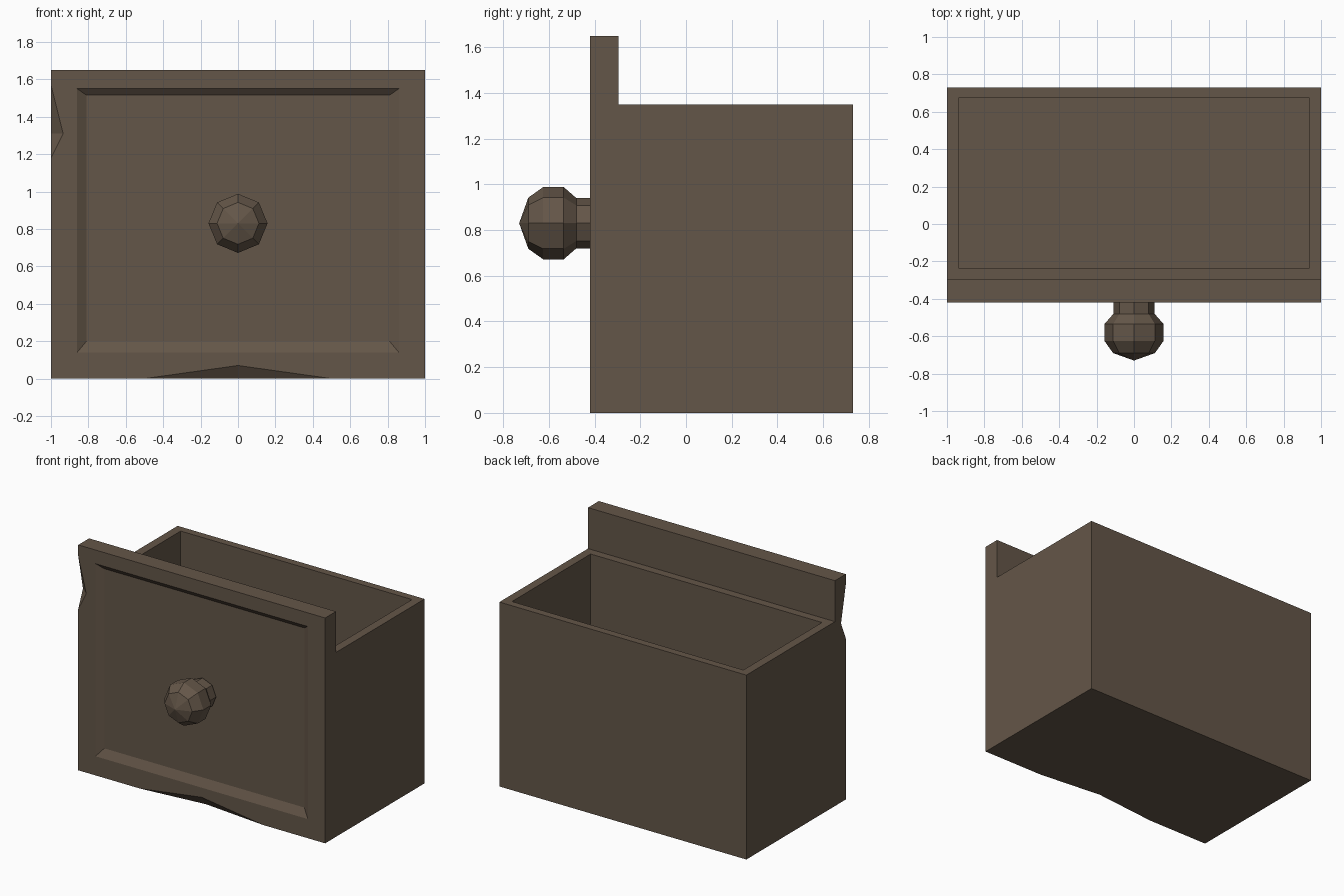
import bpy, bmesh, math
from mathutils import Vector

if "Cube" in bpy.data.objects:
    bpy.data.objects.remove(bpy.data.objects["Cube"])

wood = bpy.data.materials.new("dark brown wood")
wood.diffuse_color = (0.127, 0.093, 0.065, 1)
wood.use_nodes = True
wood.node_tree.nodes["Principled BSDF"].inputs["Base Color"].default_value = wood.diffuse_color


def make(name, bm):
    bmesh.ops.recalc_face_normals(bm, faces=bm.faces)
    me = bpy.data.meshes.new(name)
    bm.to_mesh(me)
    bm.free()
    me.materials.append(wood)
    ob = bpy.data.objects.new(name, me)
    bpy.context.collection.objects.link(ob)
    return ob


def box(lo, hi):
    bm = bmesh.new()
    bmesh.ops.create_cube(bm, size=1)
    for v in bm.verts:
        v.co = Vector([lo[i] if v.co[i] < 0 else hi[i] for i in range(3)])
    return bm


def face_towards(bm, d):
    bm.normal_update()
    return max(bm.faces, key=lambda f: f.normal.dot(Vector(d)))


def inset_to(bm, f, axes, lo, hi, push=(0, 0, 0)):
    """Inset a face so its new rim spans lo..hi on two axes, then push it."""
    bmesh.ops.inset_region(bm, faces=[f], thickness=0.02)
    mid = f.calc_center_median()
    for v in f.verts:
        for k, a in enumerate(axes):
            v.co[a] = lo[k] if v.co[a] < mid[a] else hi[k]
        v.co += Vector(push)


# drawer box, open at the top
bm = box((-1, -0.295, 0), (1, 0.73, 1.35))
f = face_towards(bm, (0, 0, 1))
inset_to(bm, f, (0, 1), (-0.937, -0.235), (0.937, 0.675))
r = bmesh.ops.extrude_face_region(bm, geom=[f])
for v in [g for g in r["geom"] if isinstance(g, bmesh.types.BMVert)]:
    v.co.z = 0.06
if f.is_valid:
    bmesh.ops.delete(bm, geom=[f], context='FACES_ONLY')
make("drawer_box", bm)

# front panel with bevelled recess
bm = box((-1, -0.42, 0), (1, -0.295, 1.65))
f = face_towards(bm, (0, -1, 0))
inset_to(bm, f, (0, 2), (-0.86, 0.14), (0.86, 1.55))
inset_to(bm, f, (0, 2), (-0.81, 0.2), (0.81, 1.515), (0, 0.03, 0))
panel = make("front_panel", bm)


# chips knocked out of the panel edges
def chip(a, b, c, d):
    a, b, c, d = map(Vector, (a, b, c, d))
    bm = bmesh.new()
    for p in [c, d] + [q + (e - q) * 1.2 for e in (a, b) for q in (c, d)]:
        bm.verts.new(p)
    bmesh.ops.convex_hull(bm, input=bm.verts)
    cutter = make("chip_cutter", bm)
    cutter.hide_render = True
    m = panel.modifiers.new("chip", 'BOOLEAN')
    m.operation, m.solver, m.object = 'DIFFERENCE', 'EXACT', cutter
    bpy.context.view_layer.objects.active = panel
    bpy.ops.object.modifier_apply(modifier=m.name)
    bpy.data.objects.remove(cutter)


chip((-1, -0.42, 1.57), (-1, -0.42, 1.18), (-0.935, -0.42, 1.31), (-1, -0.365, 1.31))
chip((-0.5, -0.42, 0), (0.5, -0.42, 0), (0, -0.42, 0.07), (0, -0.37, 0))

# eight-sided knob turned about the y axis
bm = bmesh.new()
rings = []
for y, rad in [(-0.41, 0.11), (-0.48, 0.11), (-0.535, 0.158), (-0.625, 0.158), (-0.69, 0.112)]:
    rings.append([bm.verts.new((rad * math.cos(i * math.pi / 4), y, 0.83 + rad * math.sin(i * math.pi / 4)))
                  for i in range(8)])
tip = bm.verts.new((0, -0.73, 0.83))
for i in range(8):
    j = (i + 1) % 8
    for p, q in zip(rings, rings[1:]):
        bm.faces.new((p[i], p[j], q[j], q[i]))
    bm.faces.new((rings[-1][i], rings[-1][j], tip))
bm.faces.new(rings[0])
make("knob", bm)
